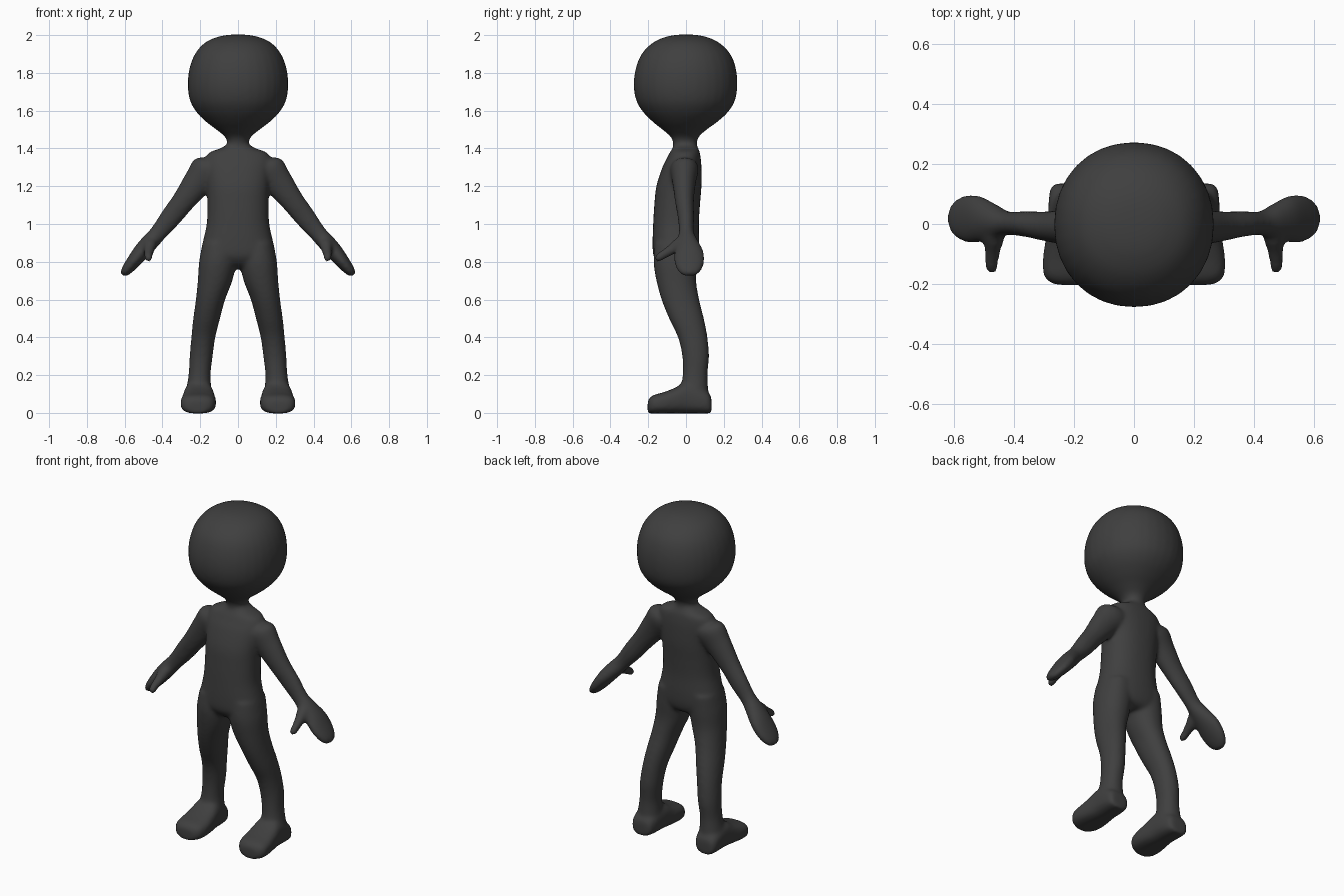
import bpy, bmesh
from math import cos, sin, pi
from mathutils import Vector

X, Y, Z = Vector((1, 0, 0)), Vector((0, 1, 0)), Vector((0, 0, 1))
bm = bmesh.new()


def spline(rows, steps=5):
    """Catmull-Rom through rows of (x, y, z, half width, half depth)."""
    out = []
    for i in range(len(rows) - 1):
        p0, p1 = rows[max(i - 1, 0)], rows[i]
        p2, p3 = rows[i + 1], rows[min(i + 2, len(rows) - 1)]
        for s in range(steps):
            t = s / steps
            out.append([0.5 * (2 * b + (c - a) * t + (2 * a - 5 * b + 4 * c - d) * t * t
                               + (3 * b - a - 3 * c + d) * t ** 3)
                        for a, b, c, d in zip(p0, p1, p2, p3)])
    return out + [list(rows[-1])]


def loft(rows, u, v, side=1, power=2.0, n=32):
    """Closed skin over superellipse rings spanned by directions u and v."""
    rings = []
    for x, y, z, a, b in spline(rows):
        ring = []
        for k in range(n):
            c, s = cos(2 * pi * k / n), sin(2 * pi * k / n)
            cu = abs(c) ** (2 / power) * (1 if c > 0 else -1)
            sv = abs(s) ** (2 / power) * (1 if s > 0 else -1)
            p = Vector((x, y, z)) + u * max(a, .002) * cu + v * max(b, .002) * sv
            p.x *= side
            ring.append(bm.verts.new(p))
        rings.append(ring)
    faces = [bm.faces.new(rings[0]), bm.faces.new(rings[-1])]
    for r, q in zip(rings, rings[1:]):
        for k in range(n):
            j = (k + 1) % n
            faces.append(bm.faces.new((r[k], r[j], q[j], q[k])))
    bmesh.ops.recalc_face_normals(bm, faces=faces)


def upright(table):
    """(z, half width, front y, back y) -> centred loft rows."""
    return [(0, (f + k) / 2, z, w, (k - f) / 2) for z, w, f, k in table]


# Head and neck
loft(upright([(2.003, .03, -.03, .03), (1.993, .10, -.10, .10), (1.96, .175, -.175, .175),
              (1.90, .228, -.235, .235), (1.82, .258, -.267, .265), (1.73, .266, -.277, .272),
              (1.65, .253, -.262, .258), (1.59, .218, -.225, .22), (1.54, .168, -.175, .165),
              (1.50, .115, -.125, .11), (1.46, .068, -.08, .067), (1.42, .056, -.068, .058),
              (1.36, .06, -.07, .06)]), X, Y, power=2.1)

# Torso
loft(upright([(1.42, .058, -.065, .057), (1.40, .095, -.072, .065), (1.38, .15, -.085, .073),
              (1.35, .172, -.10, .078), (1.30, .175, -.125, .082), (1.20, .165, -.157, .082),
              (1.10, .162, -.168, .074), (1.00, .166, -.174, .068), (.90, .187, -.177, .07),
              (.83, .195, -.172, .066), (.785, .165, -.14, .05), (.765, .10, -.10, .02)]),
     X, Y, power=2.3)

for side in (1, -1):
    # Leg: z, inner x, outer x, front y, back y
    leg = [(.90, .02, .188, -.165, .06), (.80, .01, .206, -.172, .058), (.70, .03, .213, -.157, .054),
           (.60, .068, .223, -.13, .07), (.50, .095, .237, -.09, .095), (.40, .12, .247, -.043, .114),
           (.30, .134, .256, -.02, .122), (.20, .145, .262, -.018, .114), (.12, .14, .275, -.03, .118),
           (.05, .14, .28, -.03, .12)]
    loft([((i + o) / 2, (f + k) / 2, z, (o - i) / 2, (k - f) / 2) for z, i, o, f, k in leg],
         X, Y, side, 2.1)

    # Foot: y, centre x, half width, top z
    foot = [(.135, .215, .045, .08), (.12, .213, .065, .11), (.07, .21, .075, .14), (.0, .208, .08, .165),
            (-.06, .208, .088, .135), (-.12, .21, .094, .112), (-.17, .213, .088, .098),
            (-.195, .214, .066, .08), (-.203, .214, .035, .06)]
    loft([(x, y, h / 2 - .003, w, h / 2) for y, x, w, h in foot], X, Z, side, 2.8)

    # Arm and mitten hand, flat across the arm's own direction
    across = Vector((.76, 0, .65))
    loft([(.10, -.005, 1.31, .05, .06), (.155, -.008, 1.29, .09, .075), (.215, -.01, 1.22, .078, .062),
          (.29, -.008, 1.12, .062, .05), (.36, 0, 1.03, .056, .043), (.42, .002, .955, .046, .04),
          (.465, .008, .905, .046, .058), (.51, .016, .855, .044, .076), (.55, .018, .805, .038, .081),
          (.585, .018, .762, .03, .068), (.605, .018, .738, .021, .046), (.613, .018, .728, .01, .02)],
         across, Y, side)

    # Thumb
    loft([(.465, .01, .92, .034, .034), (.465, -.04, .892, .036, .034), (.47, -.08, .862, .029, .028),
          (.474, -.12, .838, .024, .024), (.474, -.148, .818, .022, .021), (.474, -.162, .808, .010, .010)],
         X, Vector((0, -.6, .8)), side)

mesh = bpy.data.meshes.new("body")
bm.to_mesh(mesh)
bm.free()
body = bpy.data.objects.new("body", mesh)
bpy.context.collection.objects.link(body)

# Fuse the limbs into one skin and soften the joins
fuse = body.modifiers.new("fuse", 'REMESH')
fuse.mode = 'VOXEL'
fuse.voxel_size = .01
fuse.use_smooth_shade = True
soften = body.modifiers.new("soften", 'SMOOTH')
soften.factor = .5
soften.iterations = 12

# Dark grey skin
skin = bpy.data.materials.new("dark_grey")
skin.diffuse_color = (.05, .05, .05, 1)
mesh.materials.append(skin)
